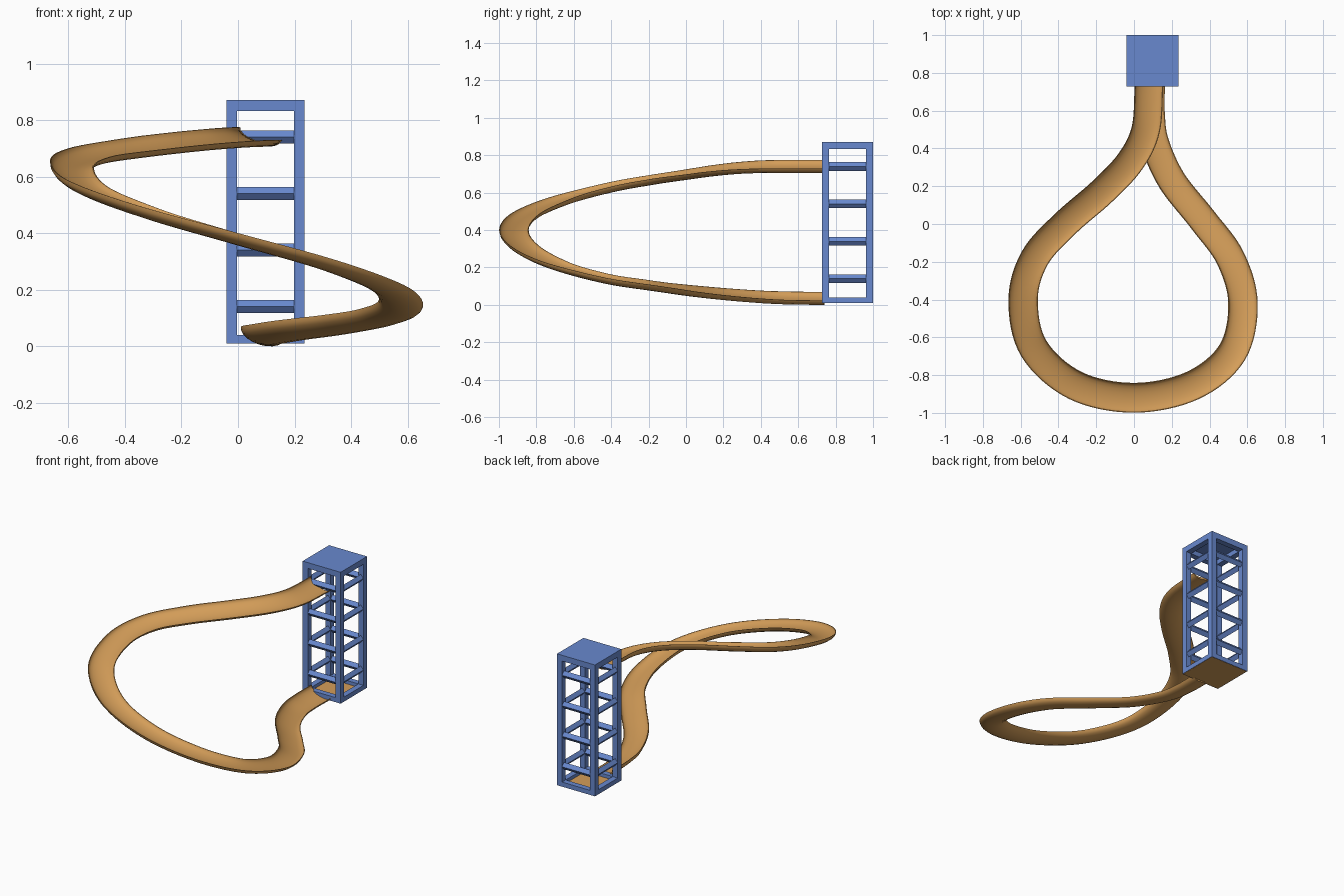
import bpy, bmesh, math
from mathutils import Vector

if "Cube" in bpy.data.objects:
    bpy.data.objects.remove(bpy.data.objects["Cube"])

def material(name, rgb):
    m = bpy.data.materials.new(name)
    m.diffuse_color = (*rgb, 1)
    m.use_nodes = True
    m.node_tree.nodes["Principled BSDF"].inputs["Base Color"].default_value = m.diffuse_color
    return m

blue = material("blue_paint", (0.14, 0.25, 0.62))
orange = material("orange_plastic", (0.66, 0.34, 0.10))

def make(name, verts, faces, mat):
    me = bpy.data.meshes.new(name)
    me.from_pydata(verts, [], faces)
    bm = bmesh.new()
    bm.from_mesh(me)
    bmesh.ops.recalc_face_normals(bm, faces=bm.faces)
    bm.to_mesh(me)
    bm.free()
    ob = bpy.data.objects.new(name, me)
    bpy.context.collection.objects.link(ob)
    me.materials.append(mat)
    return ob

def box(name, lo, hi, mat):
    v = [(x, y, z) for x in (lo[0], hi[0]) for y in (lo[1], hi[1]) for z in (lo[2], hi[2])]
    f = [(0, 1, 3, 2), (4, 5, 7, 6), (0, 1, 5, 4), (2, 3, 7, 6), (0, 2, 6, 4), (1, 3, 7, 5)]
    return make(name, v, f, mat)

# Tower limits
X0, X1, Y0, Y1, Z0, Z1, W = -0.04, 0.235, 0.727, 1.0, 0.01, 0.87, 0.037

def ring(name, section):
    """Square frame swept from a section of (inset, z) points."""
    v, n = [], len(section)
    for cx, cy, sx, sy in ((X0, Y0, 1, 1), (X1, Y0, -1, 1), (X1, Y1, -1, -1), (X0, Y1, 1, -1)):
        v += [(cx + sx * i, cy + sy * i, z) for i, z in section]
    f = [(c * n + k, c * n + (k + 1) % n, (c + 1) % 4 * n + (k + 1) % n, (c + 1) % 4 * n + k)
         for c in range(4) for k in range(n)]
    return make(name, v, f, blue)

# Corner posts
for i, x in enumerate((X0, X1 - W)):
    for j, y in enumerate((Y0, Y1 - W)):
        box(f"tower_post_{i}{j}", (x, y, Z0), (x + W, y + W, Z1), blue)

# Diamond-section cross bars and square end frames
for i, z in enumerate((0.14, 0.34, 0.54, 0.74)):
    ring(f"tower_bar_{i}", [(0, z), (W / 2, z + 0.023), (W, z), (W / 2, z - 0.023)])
for name, a, b in (("bottom_frame", Z0, Z0 + 0.03), ("top_frame", Z1 - W, Z1)):
    ring(name, [(0, a), (0, b), (W, b), (W, a)])

# Roof and floor plates
box("roof_plate", (X0, Y0, Z1 - 0.006), (X1, Y1, Z1 + 0.001), blue)
box("floor_plate", (X0 + 0.003, Y0 + 0.003, Z0 - 0.001), (X1 - 0.003, Y1 - 0.003, Z0 + 0.008), orange)

# Slide centre line, top to bottom
path = [Vector(p) for p in (
    (0.08, 0.74, 0.752), (0.062, 0.5, 0.752), (-0.02, 0.33, 0.748), (-0.17, 0.17, 0.735),
    (-0.365, 0.0, 0.712), (-0.525, -0.18, 0.685), (-0.587, -0.4, 0.645), (-0.53, -0.66, 0.575),
    (-0.31, -0.855, 0.49), (0, -0.92, 0.40), (0.31, -0.855, 0.31), (0.52, -0.68, 0.225),
    (0.577, -0.42, 0.155), (0.51, -0.18, 0.118), (0.365, 0.02, 0.09), (0.2, 0.23, 0.068),
    (0.11, 0.43, 0.053), (0.088, 0.58, 0.048), (0.088, 0.74, 0.046))]

def spline(pts, steps):
    p = [2 * pts[0] - pts[1]] + pts + [2 * pts[-1] - pts[-2]]
    out = []
    for i in range(1, len(p) - 2):
        a, b, c, d = p[i - 1:i + 3]
        for s in range(steps):
            t = s / steps
            out.append(0.5 * (2 * b + (c - a) * t + (2 * a - 5 * b + 4 * c - d) * t * t
                              + (3 * b - a - 3 * c + d) * t ** 3))
    return out + [pts[-1]]

# Crescent trough section: (across, down); the bank changes along the run
K, R = 10, 0.079
section = [(-R * math.cos(math.pi * k / K), -0.042 * math.sin(math.pi * k / K)) for k in range(K + 1)]
section += [(x * 0.95, z * 0.68) for x, z in reversed(section)]
line = spline(path, 8)
verts, n, m = [], len(section), len(line)
for i, p in enumerate(line):
    d = (line[min(i + 1, m - 1)] - line[max(i - 1, 0)]).normalized()
    side = d.cross(Vector((0, 0, 1))).normalized()   # points outside the loop
    up = side.cross(d)
    a = math.radians(17) * max(-1, min(1, (m / 2 - i) / (m * 0.3)))
    s2 = side * math.cos(a) + up * math.sin(a)
    u2 = up * math.cos(a) - side * math.sin(a)
    verts += [p + s2 * x + u2 * z for x, z in section]
faces = [(i * n + k, i * n + (k + 1) % n, (i + 1) * n + (k + 1) % n, (i + 1) * n + k)
         for i in range(m - 1) for k in range(n)]
for e in (0, (m - 1) * n):
    faces += [(e + k, e + k + 1, e + n - 2 - k, e + n - 1 - k) for k in range(K)]
slide = make("slide_trough", verts, faces, orange)
bpy.context.view_layer.objects.active = slide
slide.select_set(True)
bpy.ops.object.shade_smooth_by_angle(angle=math.radians(35))
